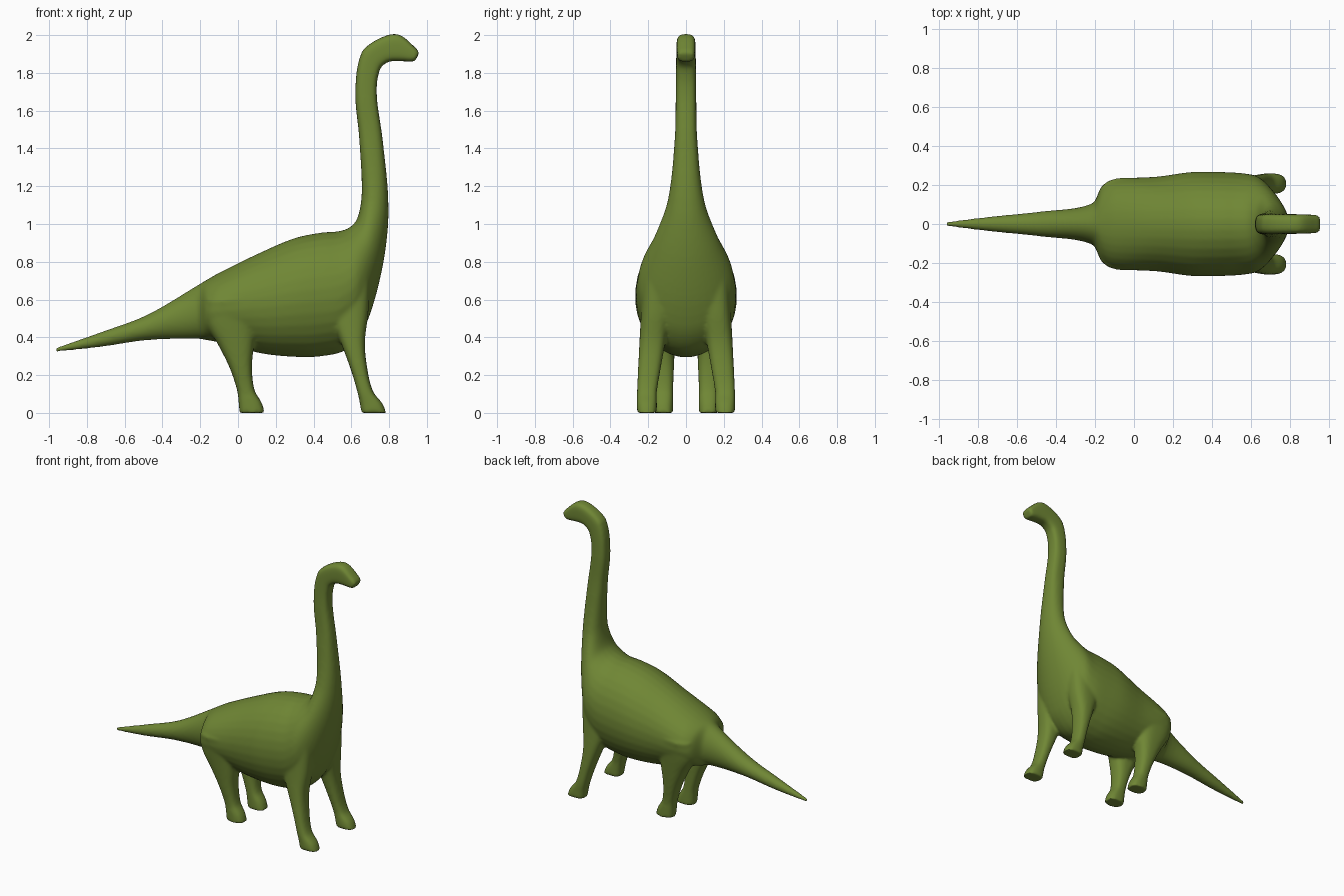
import bpy, bmesh, math
from mathutils import Vector

if "Cube" in bpy.data.objects:
    bpy.data.objects.remove(bpy.data.objects["Cube"])


def ramp(v, lo, hi):
    return max(0.0, min(1.0, (v - lo) / (hi - lo)))


def spline(rows, steps=6):
    """Smooth curve through rows, spaced by distance."""
    rows = [Vector(r) for r in rows]
    t = [0.0]
    for a, b in zip(rows, rows[1:]):
        t.append(t[-1] + (b - a).length)
    last = len(rows) - 1

    def slope(i):
        a, b = max(0, i - 1), min(last, i + 1)
        return (rows[b] - rows[a]) / (t[b] - t[a])

    out = []
    for i in range(last):
        d = t[i + 1] - t[i]
        for k in range(steps):
            s = k / steps
            h = s * s * (3 - 2 * s)
            out.append(rows[i] * (1 - h) + rows[i + 1] * h
                       + slope(i) * d * s * (1 - s) ** 2 - slope(i + 1) * d * s * s * (1 - s))
    return out + [rows[-1]]


def loft(bm, rows, sides=32):
    """Skin rings; row = edge A (x, z), edge B (x, z), centre y, half width, squareness."""
    rings = []
    for ax, az, bx, bz, cy, hw, n in spline(rows):
        mid = Vector(((ax + bx) / 2, cy, (az + bz) / 2))
        half = Vector(((ax - bx) / 2, 0, (az - bz) / 2))
        ring = []
        for k in range(sides):
            a = 2 * math.pi * (k + 0.5) / sides
            c, s = math.cos(a), math.sin(a)
            u = math.copysign(abs(c) ** (2 / n), c)
            v = math.copysign(abs(s) ** (2 / n), s)
            ring.append(bm.verts.new(mid + half * u + Vector((0, hw * v, 0))))
        rings.append(ring)
    faces = [bm.faces.new((r[k], r[(k + 1) % sides], q[(k + 1) % sides], q[k]))
             for r, q in zip(rings, rings[1:]) for k in range(sides)]
    faces += [bm.faces.new(rings[0][::-1]), bm.faces.new(rings[-1])]
    bmesh.ops.recalc_face_normals(bm, faces=faces)


# tail and torso: x, top, bottom, half width
torso = [(-.965, .345, .322, .012), (-.72, .43, .35, .04), (-.48, .52, .385, .064),
         (-.215, .675, .392, .105), (-.165, .705, .385, .195), (-.10, .742, .373, .23),
         (.12, .85, .315, .244), (.30, .926, .296, .268), (.44, .955, .299, .268)]
# chest, neck and head: back edge, throat edge, half width
neck = [(.53, .962, .575, .335, .262), (.59, .982, .675, .46, .245),
        (.635, 1.04, .765, .77, .17), (.655, 1.17, .797, 1.06, .098),
        (.641, 1.46, .768, 1.43, .06), (.621, 1.70, .735, 1.68, .054),
        (.655, 1.91, .752, 1.82, .052), (.735, 1.976, .795, 1.858, .051),
        (.845, 2.005, .855, 1.862, .05), (.945, 1.928, .932, 1.86, .046),
        (.96, 1.905, .942, 1.872, .04)]
# legs: rear x, front x, z
front_leg = [(.44, .70, .72), (.48, .69, .53), (.545, .672, .37), (.60, .687, .22),
             (.632, .717, .11), (.645, .765, .05), (.653, .785, 0)]
rear_leg = [(-.175, .12, .60), (-.165, .10, .47), (-.105, .085, .36), (-.045, .074, .24),
            (-.005, .088, .12), (.003, .125, .055), (.008, .143, 0)]

bm = bmesh.new()
edges = [(x, top, x, bot, w) for x, top, bot, w in torso] + neck
loft(bm, [(a, b, c, d, 0, w, 2 + 1.5 * ramp(b, 1.1, 1.9)) for a, b, c, d, w in edges])
for side in (-1, 1):
    for leg, foot_y, lean, foot_w, swell in ((front_leg, .207, -.055, .053, .03),
                                             (rear_leg, .12, .025, .052, .043)):
        rows = []
        for back, front, z in leg:
            t = ramp(z, .12, .6)
            rows.append((back, z, front, z, side * (foot_y + lean * t),
                         foot_w + swell * t, 2.6))
        loft(bm, rows)
mesh = bpy.data.meshes.new("long_necked_dinosaur")
bm.to_mesh(mesh)
bm.free()
body = bpy.data.objects.new("long_necked_dinosaur", mesh)
bpy.context.collection.objects.link(body)

# fuse the parts into one soft skin
fuse = body.modifiers.new("fuse", 'REMESH')
fuse.mode = 'VOXEL'
fuse.voxel_size = 0.009
fuse.use_smooth_shade = True
soft = body.modifiers.new("soften", 'SMOOTH')
soft.factor = 0.5
soft.iterations = 12

# green skin
green = bpy.data.materials.new("green_skin")
green.diffuse_color = (.16, .24, .035, 1)
green.use_nodes = True
green.node_tree.nodes["Principled BSDF"].inputs["Base Color"].default_value = green.diffuse_color
mesh.materials.append(green)
for p in mesh.polygons:
    p.use_smooth = True
